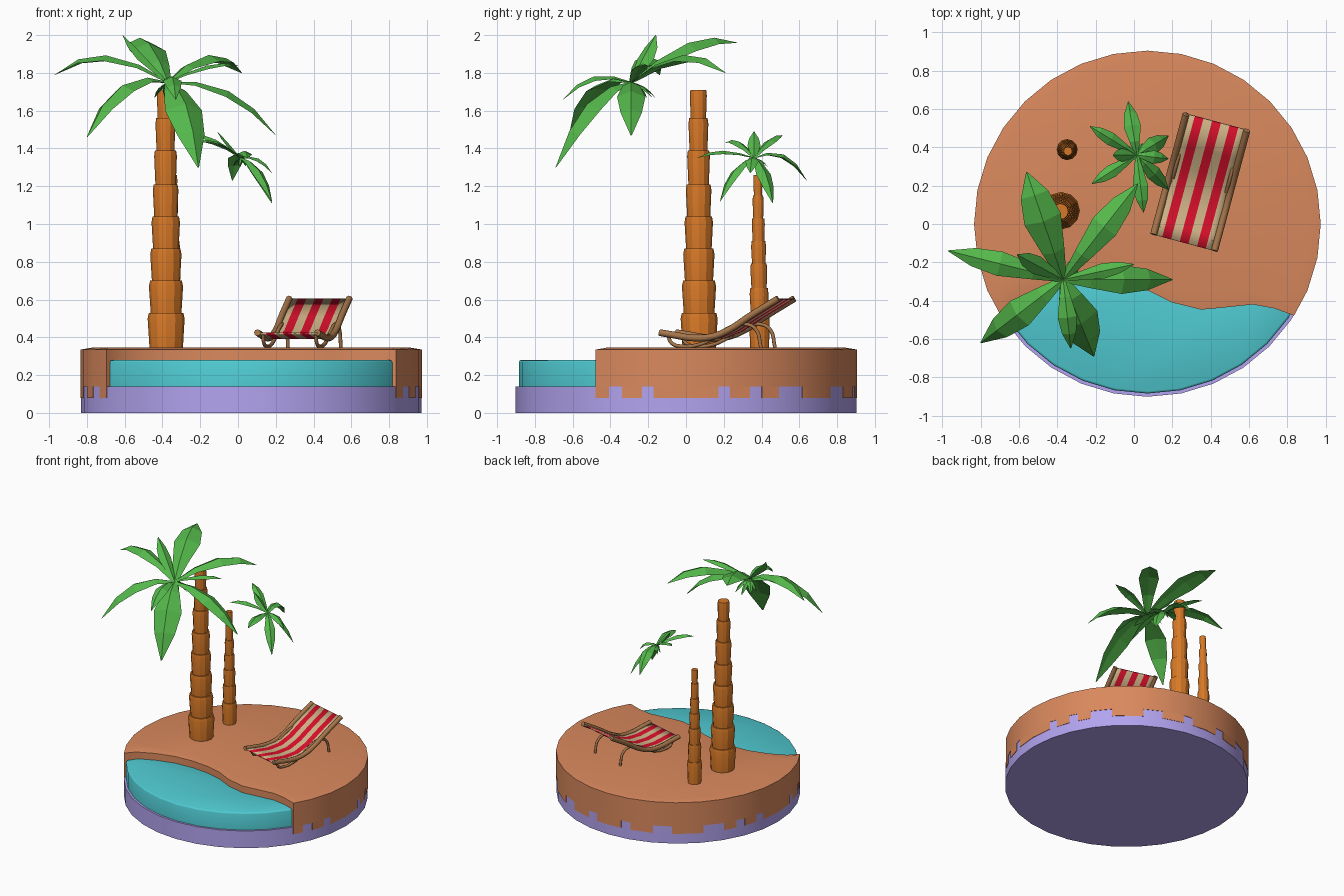
import bpy, bmesh
from math import pi, cos, sin, radians
from mathutils import Vector as V

if "Cube" in bpy.data.objects:
    bpy.data.objects.remove(bpy.data.objects["Cube"])

CX, SIDES = 0.07, 32


def mat(name, r, g, b):
    m = bpy.data.materials.new(name)
    m.diffuse_color = (r, g, b, 1)
    m.use_nodes = True
    m.node_tree.nodes["Principled BSDF"].inputs["Base Color"].default_value = m.diffuse_color
    return m


SAND = mat("sand", .70, .25, .11)
WATER = mat("water", .08, .60, .65)
LILAC = mat("lilac", .45, .37, .87)
BARK = mat("bark", .68, .19, .02)
LEAF = mat("leaf", .09, .48, .07)
RED = mat("red", .70, .005, .025)
CREAM = mat("cream", .65, .47, .25)
WOOD = mat("wood", .38, .18, .07)


def finish(bm, name, mats, smooth=None):
    bmesh.ops.recalc_face_normals(bm, faces=bm.faces)
    me = bpy.data.meshes.new(name)
    bm.to_mesh(me)
    bm.free()
    ob = bpy.data.objects.new(name, me)
    bpy.context.collection.objects.link(ob)
    for m in mats:
        me.materials.append(m)
    if smooth:
        bpy.ops.object.select_all(action='DESELECT')
        ob.select_set(True)
        bpy.context.view_layer.objects.active = ob
        bpy.ops.object.shade_smooth_by_angle(angle=radians(smooth))
    return ob


def rim(deg, r):
    """Point on the 32-sided island outline."""
    a, st = radians(deg), 2 * pi / SIDES
    k = r * cos(st / 2) / cos(a % st - st / 2)
    return (CX + k * cos(a), k * sin(a))


def arc(a0, a1, r):
    st = 360 / SIDES
    inner = [i * st for i in range(-SIDES, 2 * SIDES) if a0 + .3 < i * st < a1 - .3]
    return [rim(a, r) for a in [a0] + inner + [a1]]


def prism(bm, pts, z0, z1):
    face = bm.faces.new([bm.verts.new((x, y, z0)) for x, y in pts])
    ext = bmesh.ops.extrude_face_region(bm, geom=[face], use_keep_orig=True)["geom"]
    for v in ext:
        if isinstance(v, bmesh.types.BMVert):
            v.co.z = z1
    return [f for f in ext if isinstance(f, bmesh.types.BMFace)][0]


def soften(bm, top, offset):
    bmesh.ops.recalc_face_normals(bm, faces=bm.faces)
    bmesh.ops.bevel(bm, geom=list(top.edges), offset=offset, segments=2,
                    profile=.5, affect='EDGES')


# island base
bm = bmesh.new()
prism(bm, arc(0, 348.75, .902), 0, .14)
finish(bm, "island_base", [LILAC], 40)

# water pool
bm = bmesh.new()
top = prism(bm, arc(212, 328, .885) + [(.65, -.28), (-.5, -.22)], .13, .28)
soften(bm, top, .012)
finish(bm, "water", [WATER], 50)

# sand with a wavy shoreline and a slightly crowned top
shore = [(-.63, -.41), (-.5, -.35), (-.35, -.31), (-.2, -.3), (-.05, -.315), (.08, -.35),
         (.2, -.41), (.35, -.447), (.48, -.435), (.62, -.42), (.73, -.44)]
bm = bmesh.new()
top = prism(bm, arc(-32, 212, .905) + shore, .14, .335)
bmesh.ops.recalc_face_normals(bm, faces=bm.faces)
bmesh.ops.inset_region(bm, faces=[top], thickness=.06, depth=.01)
finish(bm, "sand", [SAND], 50)

# sand skirt: drips between the lilac notches, mirrored left to right
notches = [(-27, -22), (-15, -11), (11, 15), (22, 26.5), (33, 43), (58, 67), (78, 83)]
notches += [(180 - b, 180 - a) for a, b in reversed(notches)]
bm = bmesh.new()
start = -32
for a, b in notches + [(212, 212)]:
    prism(bm, arc(start, a, .905) + arc(start, a, .86)[::-1], .08, .14)
    start = b
finish(bm, "sand_skirt", [SAND], 40)


# trunks made of stacked flaring segments
def trunk(name, base, tip, zs, r0, r1, sides=12):
    bm = bmesh.new()
    rings, n = [], len(zs) - 1
    for i in range(n):
        r = r0 + (r1 - r0) * i / (n - 1)
        rings += [(zs[i], r * .9), (zs[i + 1] - .03, r), (zs[i + 1], r * .93)]
    prev = None
    for z, r in rings:
        c = V(base).lerp(V(tip), (z - zs[0]) / (zs[-1] - zs[0]))
        ring = [bm.verts.new((c.x + r * cos(2 * pi * k / sides),
                              c.y + r * sin(2 * pi * k / sides), z)) for k in range(sides)]
        if prev:
            for k in range(sides):
                bm.faces.new((prev[k], prev[k - 1], ring[k - 1], ring[k]))
        else:
            bm.faces.new(ring)
        prev = ring
    bm.faces.new(prev)
    finish(bm, name, [BARK], 25)


trunk("large_trunk", (-.38, .07), (-.385, .065),
      [.34, .53, .70, .87, 1.04, 1.21, 1.39, 1.56, 1.71], .098, .045)
trunk("small_trunk", (-.35, .39), (-.345, .38),
      [.34, .52, .66, .79, .91, 1.03, 1.15, 1.26], .055, .024)


# palm crowns: each leaf is (tip, mid height, half width)
def leaf(bm, c, tip, zmid, w):
    c, tip = V(c), V(tip)
    mid = c.lerp(tip, .55)
    mid.z = zmid
    ctrl = 2 * mid - (c + tip) / 2
    side = V((-(tip - c).y, (tip - c).x, 0)).normalized()
    prev = None
    for t, k in ((0, .2), (.22, .6), (.5, 1), (.75, .75), (1, .04)):
        p = c * (1 - t) ** 2 + ctrl * 2 * t * (1 - t) + tip * t * t
        tan = ((ctrl - c) * (1 - t) + (tip - ctrl) * t).normalized()
        n = tan.cross(side)
        h = w * k
        ring = [bm.verts.new(q) for q in (p + side * h - n * h * .25, p + n * h * .2,
                                          p - side * h - n * h * .25, p - n * h * .05)]
        if prev:
            for j in range(4):
                bm.faces.new((prev[j], prev[j - 1], ring[j - 1], ring[j]))
        else:
            bm.faces.new(ring)
        prev = ring
    bm.faces.new(prev)


def crown(name, c, leaves, tuft):
    bm = bmesh.new()
    for tip, zmid, w in leaves:
        leaf(bm, c, tip, zmid, w)
    for k in range(7):  # short ragged spikes under the crown
        a = 2 * pi * k / 7
        tip = V(c) + V((cos(a), .6 + sin(a), -1)) * tuft
        leaf(bm, c, tip, c[2] - tuft * .35, tuft * .22)
    finish(bm, name, [LEAF])


crown("large_palm_leaves", (-.37, -.29, 1.75), [
    ((-.97, -.14, 1.79), 1.88, .065), ((-.56, .27, 1.96), 1.94, .10),
    ((.02, .21, 1.80), 1.88, .075), ((.20, -.29, 1.47), 1.69, .075),
    ((-.21, -.69, 1.30), 1.62, .105), ((-.80, -.62, 1.46), 1.72, .08),
    ((-.61, -.16, 2.00), 1.88, .05), ((0, -.21, 1.84), 1.83, .04),
    ((-.33, -.65, 1.66), 1.77, .05)], .08)
crown("small_palm_leaves", (.015, .36, 1.35), [
    ((-.03, .64, 1.23), 1.36, .045), ((-.23, .51, 1.47), 1.44, .035),
    ((-.22, .21, 1.43), 1.43, .035), ((.05, .06, 1.35), 1.38, .04),
    ((.18, .18, 1.12), 1.28, .04), ((.18, .46, 1.11), 1.27, .045),
    ((.18, .34, 1.27), 1.34, .035), ((-.11, .36, 1.49), 1.42, .035)], .045)


# deck chair: u runs across (0-1), s runs front to back
def chair(u, s, z):
    return V((.105 + .318 * u + .26 * s, -.045 - .085 * u + .966 * s, z))


def tube(name, pts, r):
    cu = bpy.data.curves.new(name, 'CURVE')
    cu.dimensions = '3D'
    cu.bevel_depth, cu.bevel_resolution, cu.resolution_u = r, 2, 4
    cu.use_fill_caps = True
    sp = cu.splines.new('BEZIER')
    sp.bezier_points.add(len(pts) - 1)
    for b, p in zip(sp.bezier_points, pts):
        b.co = p
        b.handle_left_type = b.handle_right_type = 'AUTO'
    cu.materials.append(WOOD)
    bpy.context.collection.objects.link(bpy.data.objects.new(name, cu))


profile = [(-.01, .425), (.07, .412), (.16, .398), (.27, .402), (.37, .44), (.48, .51), (.64, .605)]
back_leg = [(.30, .41), (.37, .452), (.45, .47), (.51, .445), (.54, .345)]
front_leg = [(.03, .415), (.05, .37), (.11, .352), (.20, .362), (.29, .40)]
for label, u in (("left", 0), ("right", 1)):
    tube(label + "_rail", [chair(u, s, z) for s, z in profile], .018)
    v = .06 + .88 * u
    tube(label + "_back_leg", [chair(v, s, z) for s, z in back_leg], .010)
    tube(label + "_front_leg", [chair(v, s, z) for s, z in front_leg], .010)

# striped fabric
bm = bmesh.new()
N = 7
grid = [[bm.verts.new(chair(i / N, s, z)) for i in range(N + 1)] for s, z in profile]
for a, b in zip(grid, grid[1:]):
    for i in range(N):
        bm.faces.new((a[i], a[i + 1], b[i + 1], b[i])).material_index = i % 2
ob = finish(bm, "chair_fabric", [CREAM, RED], 40)
ob.modifiers.new("thickness", 'SOLIDIFY').thickness = .008
